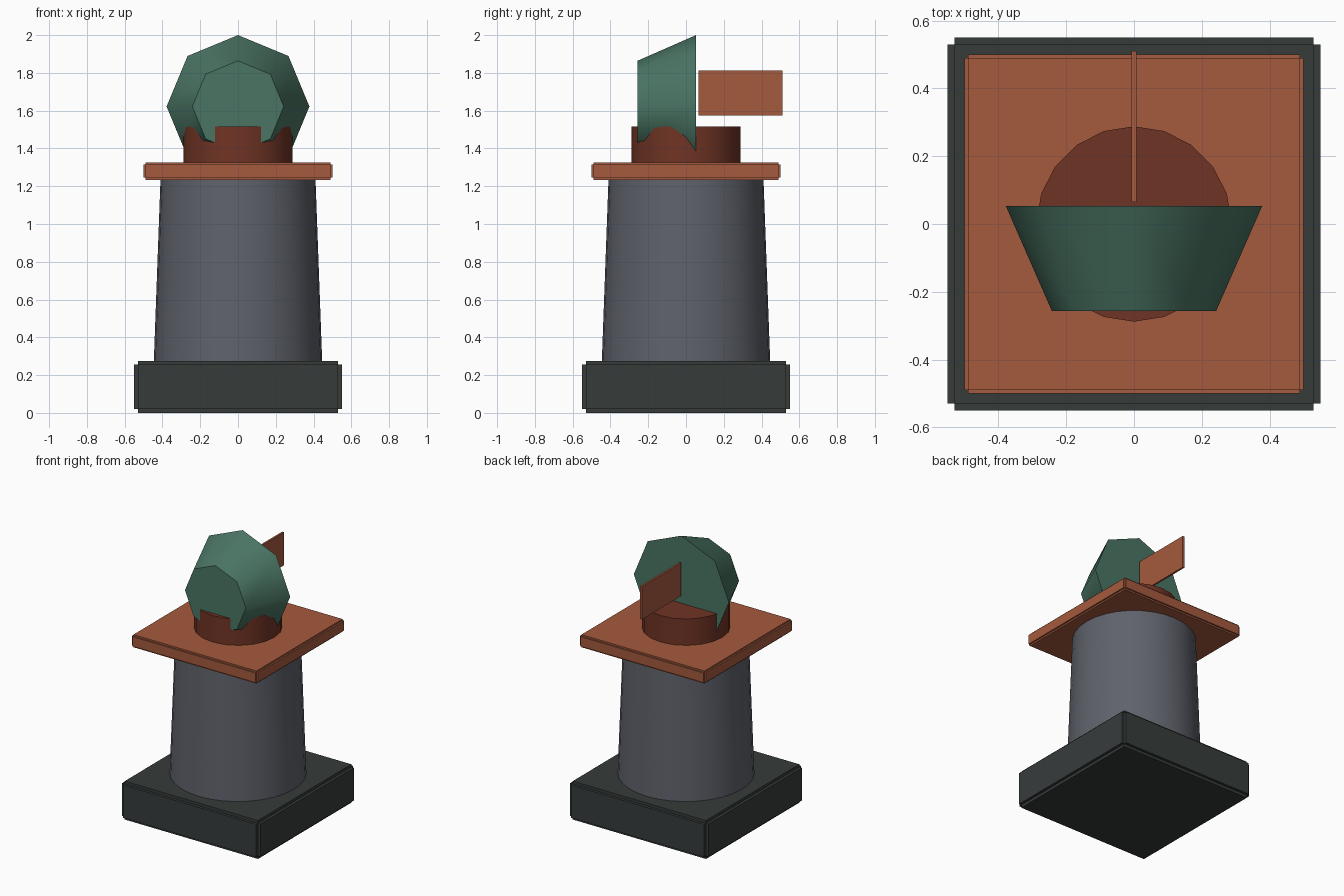
import bpy, bmesh, math
from mathutils import Matrix, Vector

if "Cube" in bpy.data.objects:
    bpy.data.objects.remove(bpy.data.objects["Cube"])


def material(name, rgb):
    m = bpy.data.materials.new(name)
    m.diffuse_color = (*rgb, 1)
    m.use_nodes = True
    m.node_tree.nodes["Principled BSDF"].inputs["Base Color"].default_value = m.diffuse_color
    return m


charcoal = material("charcoal", (0.037, 0.045, 0.044))
slate = material("slate_grey", (0.114, 0.122, 0.147))
terracotta = material("terracotta", (0.376, 0.102, 0.048))
rust = material("dark_rust", (0.162, 0.034, 0.018))
green = material("weathered_green", (0.069, 0.178, 0.127))


def add_box(bm, size, centre):
    bmesh.ops.create_cube(bm, size=1, matrix=Matrix.Translation(centre)
                          @ Matrix.Diagonal((*size, 1)))


def finish(bm, name, mat, smooth_angle=None):
    me = bpy.data.meshes.new(name)
    bm.to_mesh(me)
    bm.free()
    me.materials.append(mat)
    ob = bpy.data.objects.new(name, me)
    bpy.context.collection.objects.link(ob)
    if smooth_angle:
        bpy.ops.object.select_all(action='DESELECT')
        ob.select_set(True)
        bpy.context.view_layer.objects.active = ob
        bpy.ops.object.shade_smooth_by_angle(angle=math.radians(smooth_angle))
    return ob


def notched_slab(name, half, z0, z1, step, mat):
    """Square slab with a small square rebate along every edge."""
    bm = bmesh.new()
    full = Vector((2 * half, 2 * half, z1 - z0))
    for axis in range(3):
        size = full - Vector((2 * step,) * 3)
        size[axis] = full[axis]
        add_box(bm, size, Vector((0, 0, (z0 + z1) / 2)))
    return finish(bm, name, mat)


def frustum(name, r0, r1, start, end, sides, mat, along_y=False, smooth_angle=40):
    """Capped frustum running along z, or along y at the hood height."""
    bm = bmesh.new()
    bmesh.ops.create_cone(bm, cap_ends=True, segments=sides, radius1=r0,
                          radius2=r1, depth=end - start)
    mid = (start + end) / 2
    if along_y:
        mat4 = Matrix.Translation((0, mid, 1.622)) @ Matrix.Rotation(-math.pi / 2, 4, 'X')
    else:
        mat4 = Matrix.Translation((0, 0, mid))
    bm.transform(mat4)
    return finish(bm, name, mat, smooth_angle)


# Plinth and tapered stack
notched_slab("base_plinth", 0.55, 0.0, 0.276, 0.02, charcoal)
frustum("tapered_stack", 0.446, 0.41, 0.265, 1.245, 32, slate)

# Cap slab and round collar
notched_slab("cap_slab", 0.50, 1.234, 1.325, 0.011, terracotta)
frustum("collar", 0.288, 0.288, 1.31, 1.515, 20, rust)

# Octagonal cowl flaring towards the back
frustum("cowl", 0.242, 0.378, -0.257, 0.053, 8, green, along_y=True, smooth_angle=55)

# Thin wind vane behind the cowl
vane = bmesh.new()
add_box(vane, (0.014, 0.445, 0.238), (0, 0.288, 1.693))
finish(vane, "wind_vane", terracotta)
